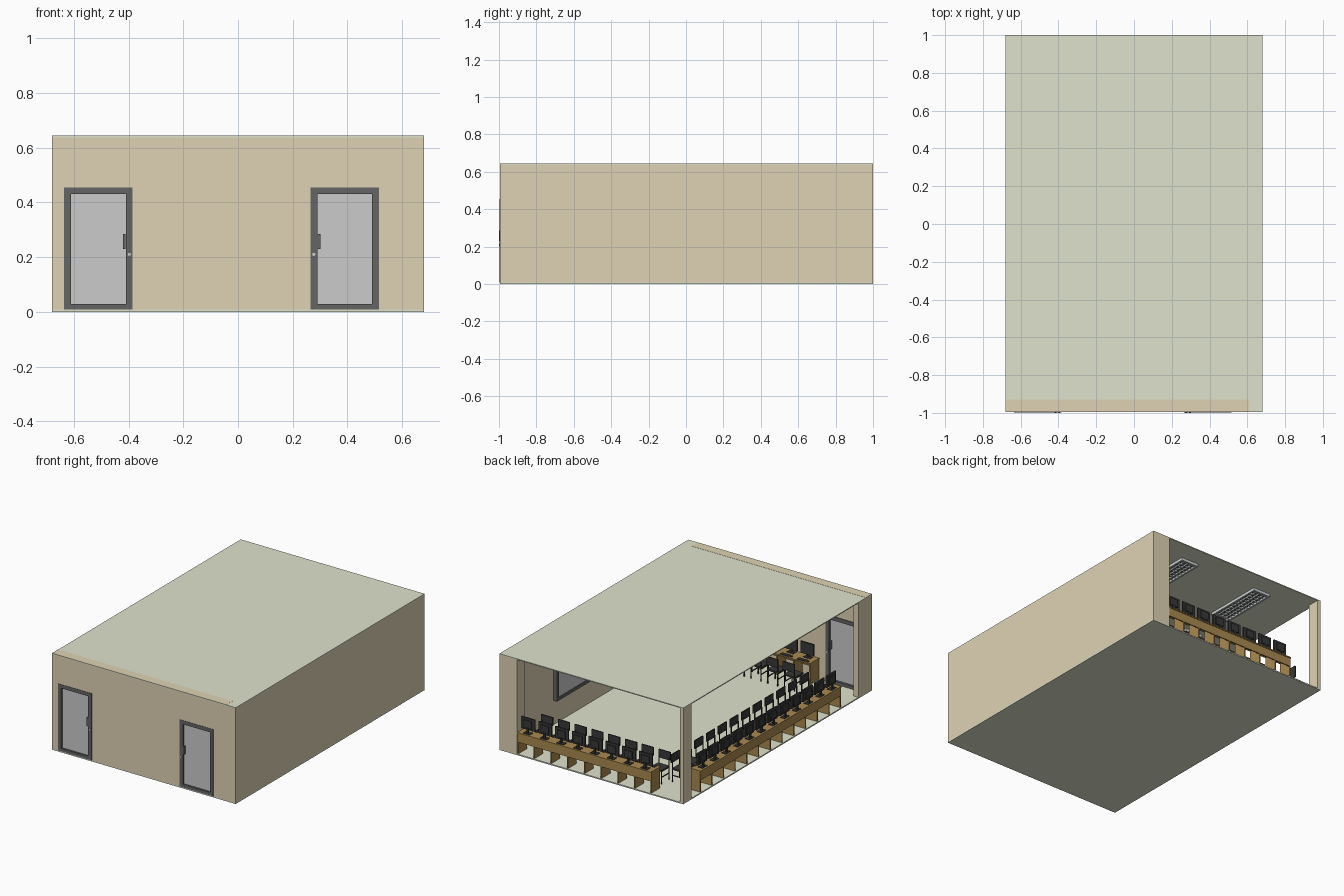
import bpy, bmesh, math
from mathutils import Matrix, Vector

if "Cube" in bpy.data.objects:
    bpy.data.objects.remove(bpy.data.objects["Cube"])

MATS = {}
def mat(name, rgb):
    m = bpy.data.materials.new(name)
    m.diffuse_color = (*rgb, 1)
    m.use_nodes = True
    m.node_tree.nodes["Principled BSDF"].inputs["Base Color"].default_value = m.diffuse_color
    MATS[name] = m

mat("wall_paint", (0.74, 0.65, 0.46))
mat("pale_green", (0.74, 0.76, 0.61))
mat("wood", (0.40, 0.25, 0.08))
mat("black", (0.04, 0.04, 0.04))
mat("frame_dark", (0.13, 0.13, 0.13))
mat("glass_grey", (0.70, 0.70, 0.70))
mat("lamp_metal", (0.62, 0.66, 0.66))

def boxes(name, material, parts, places=(Matrix(),)):
    """One object from boxes (x0,x1,y0,y1,z0,z1), repeated at each placement."""
    bm = bmesh.new()
    for place in places:
        for x0, x1, y0, y1, z0, z1 in parts:
            c = Vector(((x0 + x1) / 2, (y0 + y1) / 2, (z0 + z1) / 2))
            s = Matrix.Diagonal((x1 - x0, y1 - y0, z1 - z0, 1))
            bmesh.ops.create_cube(bm, size=1, matrix=place @ Matrix.Translation(c) @ s)
    me = bpy.data.meshes.new(name)
    bm.to_mesh(me)
    bm.free()
    me.materials.append(MATS[material])
    ob = bpy.data.objects.new(name, me)
    bpy.context.collection.objects.link(ob)
    return ob

# Room shell: the left and back sides are open between corner piers
F, H = 0.008, 0.644
D1, D2, DW, DH = -0.635, 0.265, 0.25, 0.455
boxes("floor", "pale_green", [(-.68, .68, -.995, 1, 0, F)])
boxes("ceiling", "pale_green", [(-.68, .68, -.995, 1, H - .006, H)])
boxes("front_wall", "wall_paint", [
    (-.68, D1, -.995, -.93, F, DH), (D1 + DW, D2, -.995, -.93, F, DH),
    (D2 + DW, .61, -.995, -.93, F, DH), (-.68, .61, -.995, -.93, DH, H + .001)])
boxes("right_wall", "wall_paint", [(.61, .68, -.995, 1, F, H - .001)])
boxes("back_right_pier", "wall_paint", [(.55, .61, .915, 1, F, H - .001)])
boxes("back_left_pier", "wall_paint", [(-.68, -.655, .915, 1, F, H - .001)])
boxes("front_left_pier", "wall_paint", [(-.68, -.645, -.93, -.85, F, H - .001)])

# Doors: dark frame, pane, pull handles on both faces and a round lock
def door(name, x, hinge_left):
    t = 0.025
    boxes(name + "_frame", "frame_dark", [
        (x, x + t, -.997, -.925, F, DH), (x + DW - t, x + DW, -.997, -.925, F, DH),
        (x + t, x + DW - t, -.997, -.925, DH - t, DH),
        (x + t, x + DW - t, -.997, -.925, F, F + .02)])
    boxes(name + "_pane", "glass_grey", [(x + t, x + DW - t, -.985, -.94, F + .02, DH - t)])
    hx = x + DW - .031 if hinge_left else x + .031
    boxes(name + "_handle", "frame_dark", [
        (hx - .005, hx + .005, y0, y1, .23, .285) for y0, y1 in ((-1, -.984), (-.941, -.915))])
    kx = x + DW - .012 if hinge_left else x + .012
    bpy.ops.mesh.primitive_cylinder_add(vertices=16, radius=.006, depth=.08,
        location=(kx, -.96, .21), rotation=(math.pi / 2, 0, 0))
    knob = bpy.context.object
    knob.name = name + "_lock"
    knob.data.materials.append(MATS["glass_grey"])
    bpy.ops.object.shade_smooth_by_angle()

door("left_door", D1, True)
door("right_door", D2, False)

# Board on the right wall
boxes("board_panel", "glass_grey", [(.588, .61, -.51, .51, .19, .43)])
boxes("board_frame", "frame_dark", [
    (.582, .61, -.53, .53, .17, .19), (.582, .61, -.53, .53, .43, .45),
    (.582, .61, -.53, -.51, .19, .43), (.582, .61, .51, .53, .19, .43)])

# Ceiling lamps: shallow tray with rim, tubes and a louvre grille
lamps = [Matrix.Translation((x, y, H - .006)) for x in (-.315, .27) for y in (-.66, 0, .66)]
boxes("lamp_trays", "frame_dark", [(-.055, .055, -.2, .2, -.004, 0)], lamps)
rim = [(s * .06 - .006, s * .06 + .006, -.206, .206, -.018, 0) for s in (-1, 1)]
rim += [(-.06, .06, s * .2 - .006, s * .2 + .006, -.018, 0) for s in (-1, 1)]
boxes("lamp_rims", "lamp_metal", rim, lamps)
grille = [(-.055, .055, -.18 + i * .03 - .002, -.18 + i * .03 + .002, -.014, -.006) for i in range(13)]
grille += [(x - .003, x + .003, -.2, .2, -.015, -.005) for x in (-.03, 0, .03)]
boxes("lamp_grilles", "lamp_metal", grille, lamps)

# Computer rows: local x runs along the row, users sit on the -y side
T, DEPTH, P = 0.15, 0.10, 0.124
def row(name, origin, angle, count):
    base = Matrix.Translation(origin) @ Matrix.Rotation(math.radians(angle), 4, 'Z')
    length = count * P
    desk = [(0, length, -DEPTH, 0, T - .008, T),
            (0, length, -.012, -.004, .085, T - .008)]
    for i in range(count + 1):
        x = min(max(i * P, .004), length - .004)
        desk.append((x - .004, x + .004, -DEPTH + .005, -.004, F, T - .008))
    boxes(name + "_desk", "wood", desk, [base])
    seats = [base @ Matrix.Translation(((i + .5) * P, 0, 0)) for i in range(count)]
    # Monitor: screen, neck and foot, with a keyboard in front
    boxes(name + "_monitors", "black", [
        (-.049, .049, -.04, -.03, .172, .25), (-.03, .03, -.03, -.023, .185, .235),
        (-.007, .007, -.03, -.02, T, .19), (-.025, .025, -.045, -.012, T, T + .004)], seats)
    boxes(name + "_keyboards", "black", [(-.04, .025, -.092, -.068, T, T + .004),
                                         (.034, .043, -.09, -.074, T, T + .005)], seats)
    # Chair: seat, backrest on two posts and four legs
    chair = [(-.043, .043, -.225, -.14, .092, .102), (-.043, .043, -.236, -.228, .135, .19)]
    for x in (-.037, .037):
        chair += [(x - .003, x + .003, -.229, -.223, F, .15),
                  (x - .003, x + .003, -.15, -.144, F, .092),
                  (x - .003, x + .003, -.226, -.147, .05, .055)]
    boxes(name + "_chairs", "black", chair, seats)

row("back_row", (-.44, .998, 0), 0, 8)
row("left_row", (-.678, -.675, 0), 90, 12)
row("front_row", (.16, -.928, 0), 180, 4)
